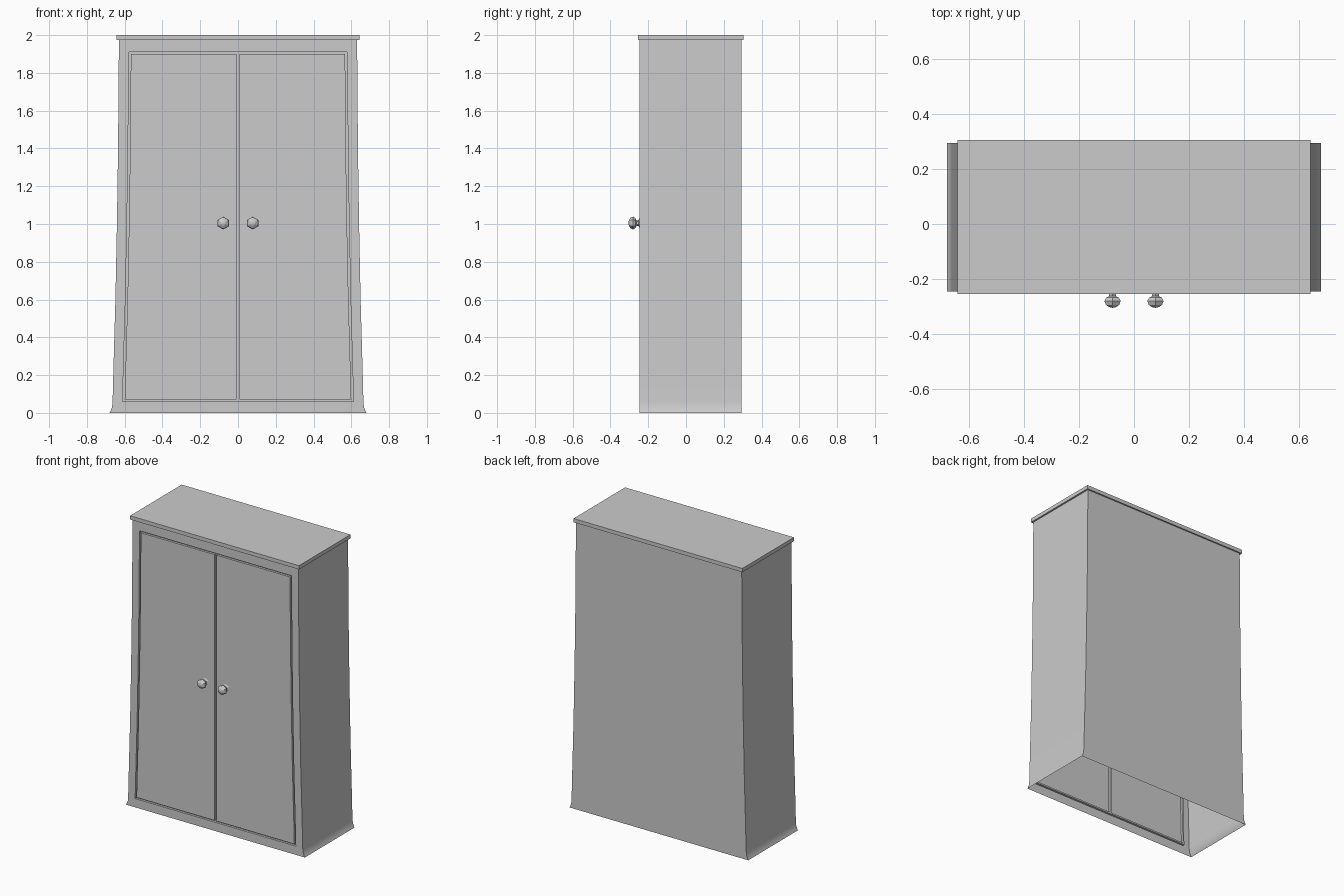
import bpy, bmesh, math

if "Cube" in bpy.data.objects:
    bpy.data.objects.remove(bpy.data.objects["Cube"])

FRONT, BACK, GROOVE = -0.245, 0.295, 0.015
KNOB_X, KNOB_Z = 0.078, 1.005

# Half-width of the flared carcass by height
PROFILE = [(0, .68), (.01, .675), (.03, .667), (.06, .664), (.25, .659),
           (.6, .649), (1.0, .641), (1.4, .635), (1.91, .631), (1.975, .63)]


def width(z):
    for (z0, w0), (z1, w1) in zip(PROFILE, PROFILE[1:]):
        if z <= z1:
            return w0 + (w1 - w0) * (z - z0) / (z1 - z0)
    return PROFILE[-1][1]


def finish(name, bm, mirror=True, smooth=True):
    bmesh.ops.remove_doubles(bm, verts=bm.verts, dist=1e-5)
    bmesh.ops.recalc_face_normals(bm, faces=bm.faces)
    me = bpy.data.meshes.new(name)
    bm.to_mesh(me)
    bm.free()
    ob = bpy.data.objects.new(name, me)
    bpy.context.collection.objects.link(ob)
    if mirror:
        ob.modifiers.new("mirror", 'MIRROR')
    if smooth:
        bpy.ops.object.select_all(action='DESELECT')
        ob.select_set(True)
        bpy.context.view_layer.objects.active = ob
        bpy.ops.object.shade_smooth_by_angle(angle=math.radians(30))
    return ob


def strip(bm, a, b):
    """Quads between two matching lists of points."""
    va, vb = [bm.verts.new(p) for p in a], [bm.verts.new(p) for p in b]
    for i in range(len(a) - 1):
        bm.faces.new((va[i], va[i + 1], vb[i + 1], vb[i]))


def side(zs, inset, y):
    return [(width(z) - inset, y, z) for z in zs]


def centre(zs, x, y):
    return [(x, y, z) for z in zs]


ALL = [z for z, w in PROFILE]
LOW, MID, HIGH = ALL[:4], ALL[3:9], ALL[8:]
FRAME, GAP, SPLIT = 0.053, 0.011, 0.008

# Carcass: open-bottomed shell with side, back and front frame
bm = bmesh.new()
strip(bm, side(ALL, 0, FRONT), side(ALL, 0, BACK))
strip(bm, side(ALL, 0, BACK), centre(ALL, 0, BACK))
strip(bm, side(MID, 0, FRONT), side(MID, FRAME, FRONT))
for zs in (LOW, HIGH):
    strip(bm, side(zs, 0, FRONT), side(zs, FRAME, FRONT))
    strip(bm, side(zs, FRAME, FRONT), centre(zs, 0, FRONT))
finish("wardrobe_body", bm)

# Doors: panels flush with the frame, surrounded by a recessed groove
DOOR = [MID[0] + GAP] + MID[1:-1] + [MID[-1] - GAP]


def ring(zs, x, inset, y):
    pts = centre(zs, x, y) + side(zs, inset, y)[::-1]
    return pts + pts[:1]


deep = FRONT + GROOVE
bm = bmesh.new()
outer = ring(MID, 0, FRAME, FRONT)
floor = ring(MID, 0, FRAME, deep)
n = len(MID) - 1
strip(bm, outer[n:], floor[n:])
inner = ring(DOOR, SPLIT, FRAME + GAP, deep)
strip(bm, floor, inner)
strip(bm, inner, ring(DOOR, SPLIT, FRAME + GAP, FRONT))
strip(bm, centre(DOOR, SPLIT, FRONT), side(DOOR, FRAME + GAP, FRONT))
finish("doors", bm)

# Top board
bm = bmesh.new()
bmesh.ops.create_cube(bm, size=1)
for v in bm.verts:
    v.co = (v.co.x * 1.284, v.co.y * 0.56 + 0.025, v.co.z * 0.026 + 1.987)
finish("top_board", bm, mirror=False, smooth=False)

# Six-sided turned knobs
KNOB = [(-.245, .028), (-.251, .016), (-.262, .014), (-.268, .027),
        (-.280, .034), (-.294, .028), (-.302, .015), (-.305, 0)]
bm = bmesh.new()
rings = []
for y, r in KNOB:
    pts = [(KNOB_X + r * math.sin(k * math.pi / 3), y,
            KNOB_Z + r * math.cos(k * math.pi / 3)) for k in range(7)]
    rings.append(pts)
for a, b in zip(rings, rings[1:-1]):
    strip(bm, a, b)
bm.faces.new([bm.verts.new(p) for p in rings[-2][:6]])
bmesh.ops.remove_doubles(bm, verts=bm.verts, dist=1e-5)
cap = [f for f in bm.faces if len(f.verts) == 6]
for v in bmesh.ops.poke(bm, faces=cap)['verts']:
    v.co.y = KNOB[-1][0]
finish("door_knobs", bm, smooth=False)
